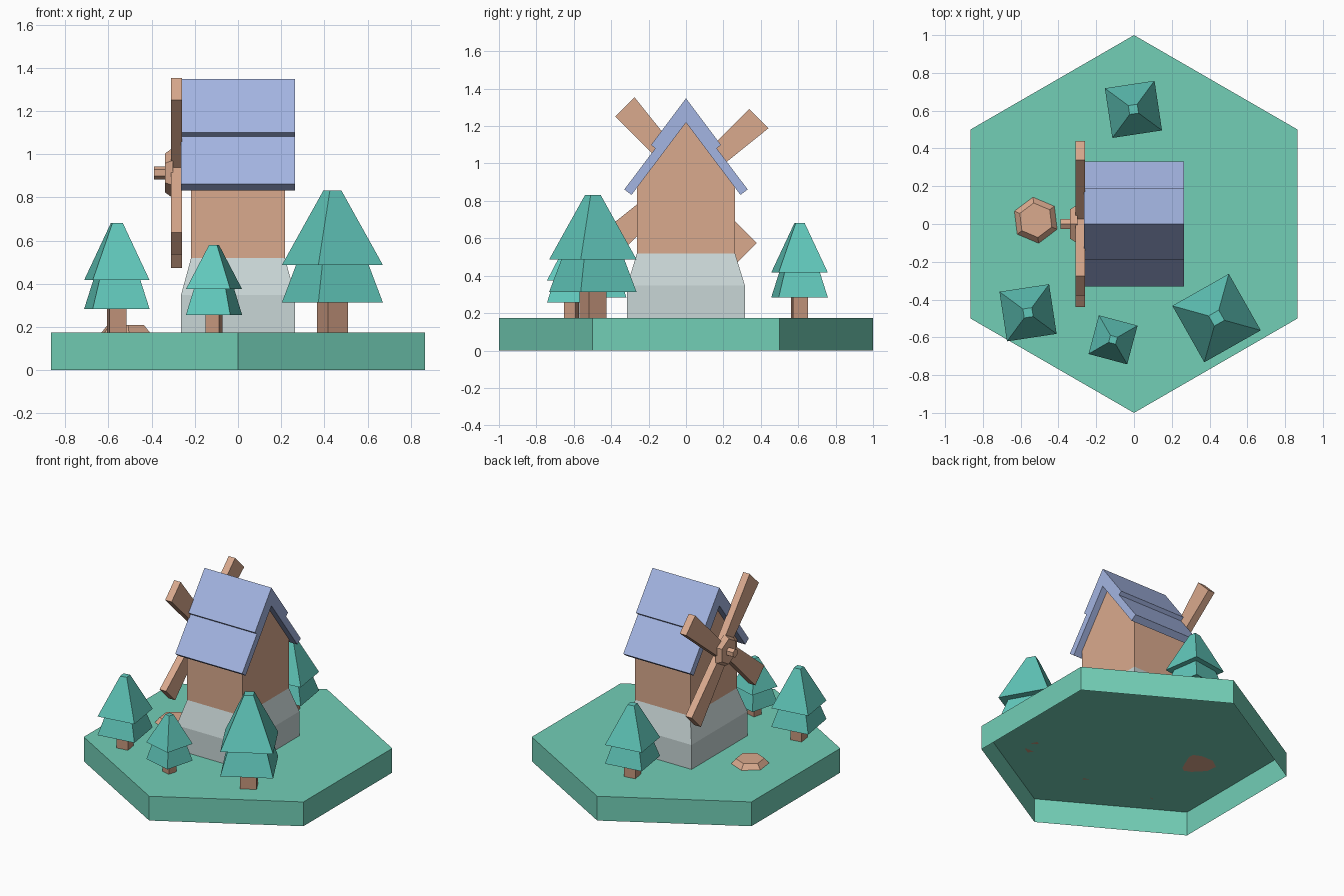
import bpy, bmesh
from math import cos, sin, pi, radians
from mathutils import Matrix

if "Cube" in bpy.data.objects:
    bpy.data.objects.remove(bpy.data.objects["Cube"])


def material(name, rgb):
    m = bpy.data.materials.new(name)
    m.diffuse_color = (*rgb, 1)
    m.use_nodes = True
    m.node_tree.nodes["Principled BSDF"].inputs["Base Color"].default_value = m.diffuse_color
    return m


GRASS = material("grass", (0.17, 0.62, 0.47))
LEAF = material("leaf", (0.12, 0.58, 0.50))
WOOD = material("wood", (0.70, 0.40, 0.27))
TRUNK = material("bark", (0.55, 0.30, 0.20))
SLATE = material("slate", (0.37, 0.46, 0.76))
STONE = material("stone", (0.58, 0.67, 0.67))


def finish(bm, name, mat):
    bmesh.ops.recalc_face_normals(bm, faces=bm.faces)
    me = bpy.data.meshes.new(name)
    bm.to_mesh(me)
    bm.free()
    me.materials.append(mat)
    ob = bpy.data.objects.new(name, me)
    bpy.context.collection.objects.link(ob)
    return ob


def add_loft(bm, rings):
    """Skin a stack of equal-length point rings and cap both ends."""
    loops = [[bm.verts.new(p) for p in ring] for ring in rings]
    n = len(loops[0])
    for a, b in zip(loops, loops[1:]):
        for i in range(n):
            bm.faces.new((a[i], a[(i + 1) % n], b[(i + 1) % n], b[i]))
    return bm.faces.new(loops[0][::-1]), bm.faces.new(loops[-1])


def ngon(n, r, z, rot=0, x=0, y=0):
    return [(x + r * cos(radians(rot) + 2 * pi * i / n),
             y + r * sin(radians(rot) + 2 * pi * i / n), z) for i in range(n)]


def rect(hx, hy, z):
    return [(-hx, -hy, z), (hx, -hy, z), (hx, hy, z), (-hx, hy, z)]


def loft(name, mat, rings):
    bm = bmesh.new()
    add_loft(bm, rings)
    return finish(bm, name, mat)


def prism_x(name, mat, profile, x0, x1):
    """Extrude a (y, z) profile along x."""
    return loft(name, mat, [[(x, y, z) for y, z in profile] for x in (x0, x1)])


# Hexagonal ground tile, open underneath
TOP = 0.173
bm = bmesh.new()
bottom, _ = add_loft(bm, [ngon(6, 1, 0, 90), ngon(6, 1, TOP, 90)])
bmesh.ops.delete(bm, geom=[bottom], context='FACES_ONLY')
finish(bm, "ground_tile", GRASS)

# Stone foundation and gabled tower
loft("stone_foundation", STONE,
     [rect(0.264, 0.315, TOP), rect(0.264, 0.315, 0.347), rect(0.217, 0.262, 0.52)])
prism_x("tower_body", WOOD,
        [(-0.262, 0.52), (0.262, 0.52), (0.262, 0.871), (0, 1.219), (-0.262, 0.871)],
        -0.217, 0.217)

# Roof: stepped profile, lower layer with an overlapping upper layer
half = [(0.187, 1.099), (0.164, 1.081), (0.33, 0.861), (0.291, 0.832)]
roof = [(0, 1.348)] + half + [(0, 1.219)] + [(-y, z) for y, z in reversed(half)]
prism_x("roof", SLATE, roof, -0.264, 0.264)

# Windmill sails: one offset tapered blade repeated four times about the axle
HUB_Z = 0.913
blade = [(0.0, 0.028), (0.0, -0.062), (0.506, -0.117), (0.506, 0.028)]
for k in range(4):
    a = radians(45 + 90 * k)
    prof = [(u * cos(a) - v * sin(a), HUB_Z + u * sin(a) + v * cos(a)) for u, v in blade]
    prism_x(f"sail_{k + 1}", WOOD, prof, -0.31, -0.259)

# Hub boss and axle, built along z then turned to face -x
turn = Matrix.Translation((0, 0, HUB_Z)) @ Matrix.Rotation(-pi / 2, 4, 'Y')
for name, rings in (
        ("hub", [ngon(6, 0.11, 0.30), ngon(6, 0.11, 0.31), ngon(6, 0.09, 0.338)]),
        ("axle", [ngon(6, 0.03, 0.20), ngon(6, 0.03, 0.389)])):
    loft(name, WOOD, rings).data.transform(turn)

# Low rock
loft("rock", WOOD, [ngon(6, 0.123, TOP, 37, -0.52, 0.02),
                    ngon(6, 0.092, 0.208, 37, -0.52, 0.02)])

# Trees: x, y, radius, turn, tier heights (lower, middle, top), trunk radius
trees = [
    (0.437, -0.498, 0.243, 74.5, (0.312, 0.486, 0.831), 0.075),
    (-0.561, -0.47, 0.188, 53.6, (0.284, 0.417, 0.682), 0.057),
    (-0.111, -0.613, 0.150, 30.0, (0.256, 0.375, 0.579), 0.046),
    (-0.003, 0.607, 0.188, 53.6, (0.284, 0.417, 0.682), 0.057),
]
for i, (x, y, r, rot, (z0, z1, z2), tr) in enumerate(trees, 1):
    loft(f"tree_{i}_trunk", TRUNK, [ngon(4, tr, TOP, rot, x, y), ngon(4, tr, z0, rot, x, y)])
    loft(f"tree_{i}_foliage", LEAF,
         [ngon(4, r, z0, rot, x, y), ngon(4, 0.72 * r, z1, rot, x, y),
          ngon(4, r, z1, rot, x, y), ngon(4, 0.18 * r, z2, rot, x, y)])
